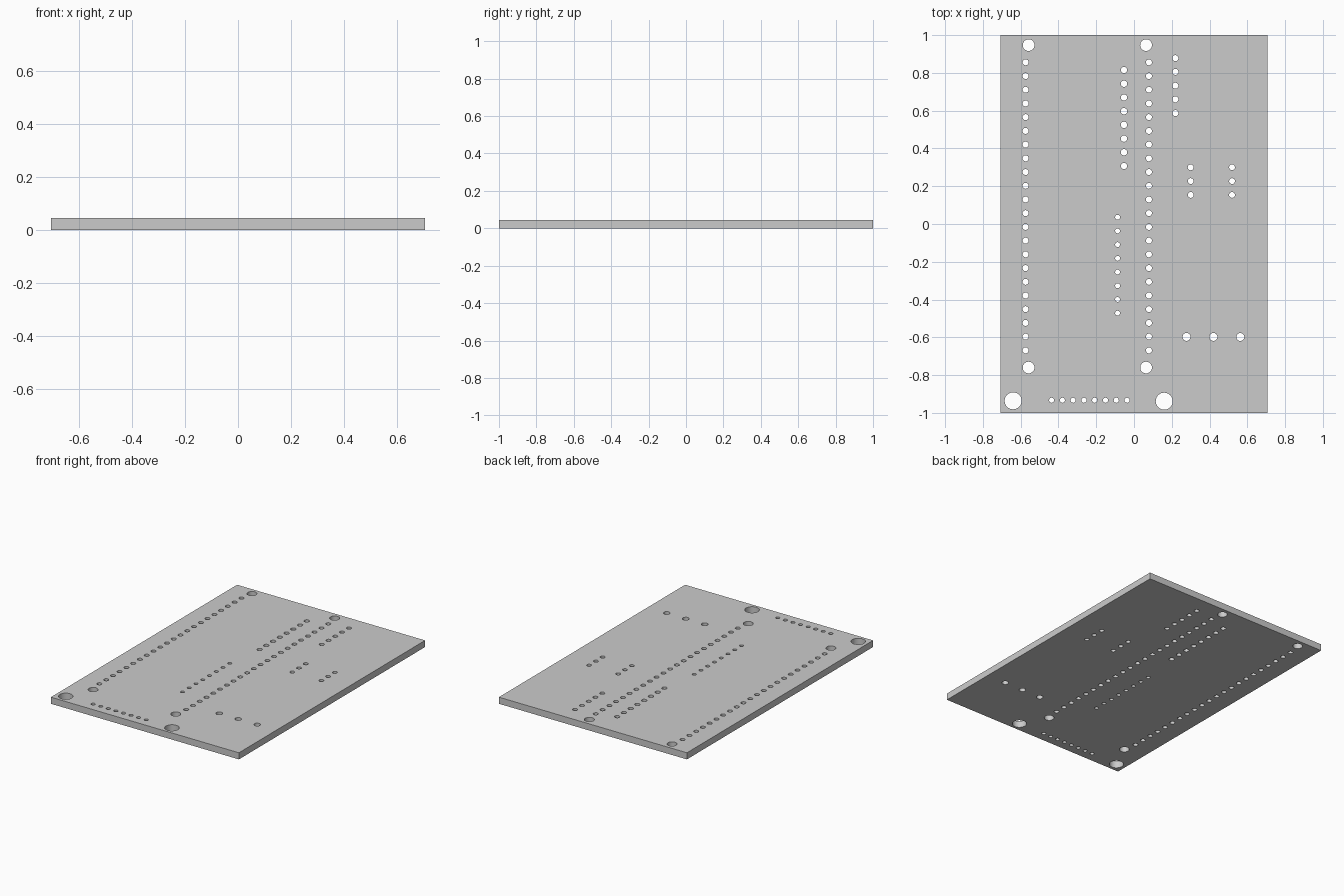
import bpy, bmesh
from math import cos, sin, tau

if "Cube" in bpy.data.objects:
    bpy.data.objects.remove(bpy.data.objects["Cube"])

W, H, T = 0.707, 1.0, 0.045


def row(start, end, count, r):
    """Evenly spaced holes from start to end."""
    (x0, y0), (x1, y1) = start, end
    return [(x0 + (x1 - x0) * i / (count - 1),
             y0 + (y1 - y0) * i / (count - 1), r) for i in range(count)]


holes = []
# long pin header pair
for x in (-0.574, 0.079):
    holes += row((x, 0.856), (x, -0.669), 22, 0.016)
# mounting holes of the header module
for x in (-0.558, 0.064):
    for y in (0.947, -0.76):
        holes.append((x, y, 0.031))
# large board mounting holes
holes += [(-0.64, -0.936, 0.045), (0.16, -0.938, 0.045)]
# short connector rows
holes += row((-0.053, 0.815), (-0.053, 0.307), 8, 0.017)
holes += row((-0.087, 0.036), (-0.087, -0.472), 8, 0.013)
holes += row((0.219, 0.878), (0.219, 0.587), 5, 0.016)
for x in (0.30, 0.519):
    holes += row((x, 0.30), (x, 0.154), 3, 0.0155)
holes += row((0.278, -0.598), (0.563, -0.598), 3, 0.021)
holes += row((-0.436, -0.933), (-0.037, -0.933), 8, 0.0135)

# board outline with holes, filled and extruded
curve = bpy.data.curves.new("circuit_board", 'CURVE')
curve.dimensions = '2D'
curve.fill_mode = 'BOTH'
curve.extrude = T / 2


def add_loop(points):
    s = curve.splines.new('POLY')
    s.points.add(len(points) - 1)
    for p, (x, y) in zip(s.points, points):
        p.co = (x, y, 0, 1)
    s.use_cyclic_u = True


add_loop([(-W, -H), (W, -H), (W, H), (-W, H)])
for x, y, r in holes:
    n = 32 if r > 0.025 else 24
    add_loop([(x + r * cos(tau * i / n), y - r * sin(tau * i / n)) for i in range(n)])

temp = bpy.data.objects.new("outline", curve)
bpy.context.collection.objects.link(temp)
bpy.context.view_layer.update()
mesh = bpy.data.meshes.new_from_object(
    temp.evaluated_get(bpy.context.evaluated_depsgraph_get()))
bpy.data.objects.remove(temp)

# weld into one solid standing on the ground
bm = bmesh.new()
bm.from_mesh(mesh)
bmesh.ops.remove_doubles(bm, verts=bm.verts, dist=1e-5)
bmesh.ops.translate(bm, verts=bm.verts, vec=(0, 0, T / 2))
bmesh.ops.recalc_face_normals(bm, faces=bm.faces)
bm.to_mesh(mesh)
bm.free()

board = bpy.data.objects.new("circuit_board", mesh)
bpy.context.collection.objects.link(board)
bpy.context.view_layer.objects.active = board
board.select_set(True)
bpy.ops.object.shade_smooth_by_angle()
